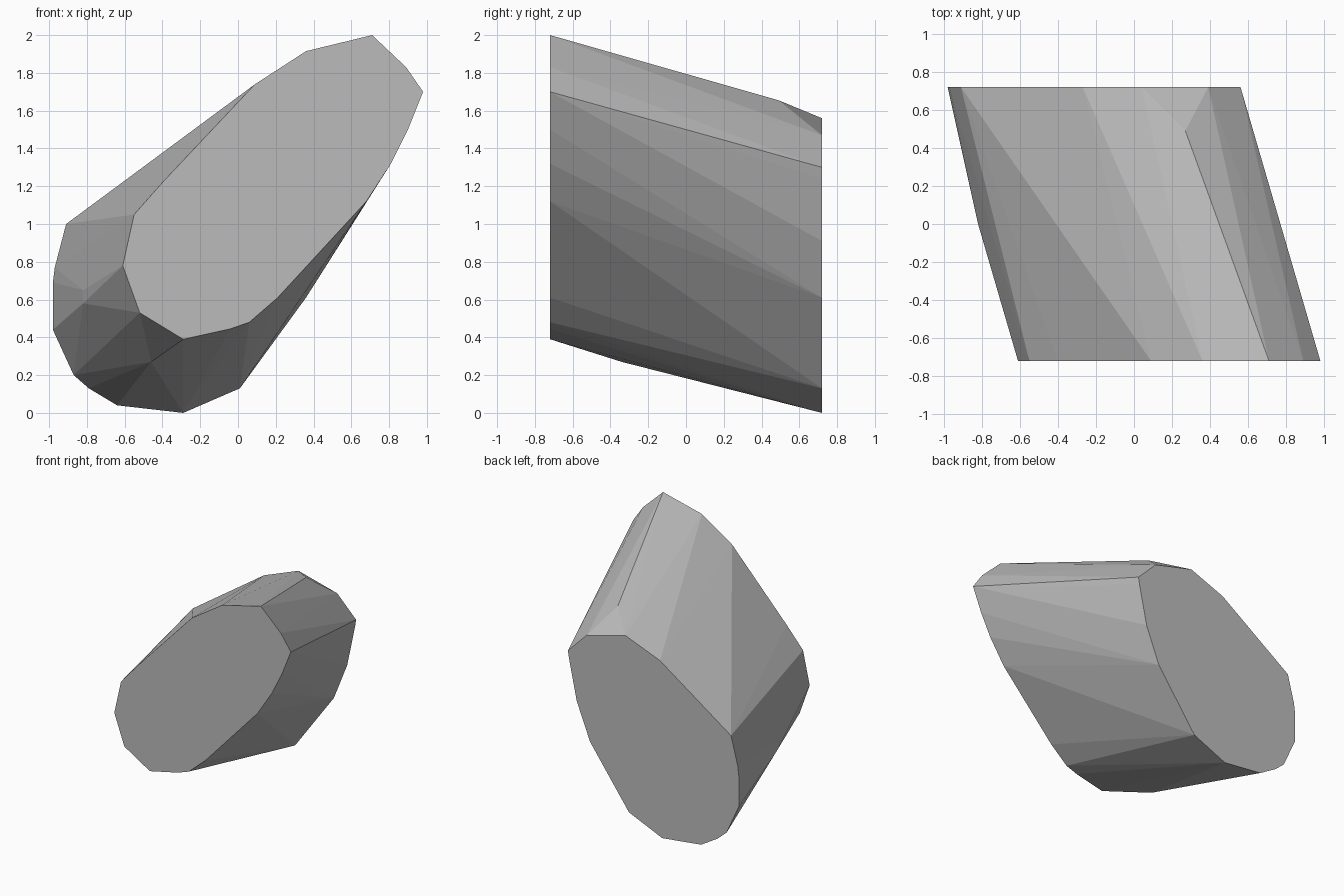
import bpy, bmesh

if "Cube" in bpy.data.objects:
    bpy.data.objects.remove(bpy.data.objects["Cube"])

# Outlines (x, z) of the two flat ends of the cut stone
FRONT = [(0.71, 2.0), (0.89, 1.83), (0.98, 1.70), (0.90, 1.50), (0.81, 1.32),
         (0.68, 1.12), (0.21, 0.61), (0.06, 0.48), (-0.04, 0.445), (-0.29, 0.39),
         (-0.52, 0.53), (-0.61, 0.78), (-0.55, 1.05), (-0.40, 1.22),
         (0.09, 1.74), (0.36, 1.915)]
BACK = [(0.04, 1.56), (0.39, 1.47), (0.56, 1.30), (0.55, 1.24), (0.48, 0.91),
        (0.36, 0.61), (0.01, 0.13), (-0.29, 0.0), (-0.64, 0.04), (-0.79, 0.13),
        (-0.87, 0.20), (-0.98, 0.44), (-0.98, 0.69), (-0.97, 0.77),
        (-0.91, 1.0), (-0.27, 1.44)]
# Corners part way along the sides
MIDDLE = [(0.27, 0.49, 1.655), (-0.82, 0.0, 0.58), (-0.82, 0.0, 0.65),
          (-0.46, -0.34, 0.27)]
HALF_DEPTH = 0.72

# Stone: convex skin stretched around all corners
bm = bmesh.new()
for outline, y in ((FRONT, -HALF_DEPTH), (BACK, HALF_DEPTH)):
    for x, z in outline:
        bm.verts.new((x, y, z))
for p in MIDDLE:
    bm.verts.new(p)
hull = bmesh.ops.convex_hull(bm, input=bm.verts[:])
loose = [v for v in bm.verts if not v.link_faces]
bmesh.ops.delete(bm, geom=loose, context='VERTS')
bmesh.ops.dissolve_limit(bm, angle_limit=0.005, verts=bm.verts[:], edges=bm.edges[:])
bmesh.ops.recalc_face_normals(bm, faces=bm.faces[:])
mesh = bpy.data.meshes.new("stone")
bm.to_mesh(mesh)
bm.free()
stone = bpy.data.objects.new("stone", mesh)
bpy.context.collection.objects.link(stone)

# Plain grey
grey = bpy.data.materials.new("stone grey")
grey.diffuse_color = (0.5, 0.5, 0.5, 1)
grey.use_nodes = True
grey.node_tree.nodes["Principled BSDF"].inputs["Base Color"].default_value = grey.diffuse_color
mesh.materials.append(grey)
